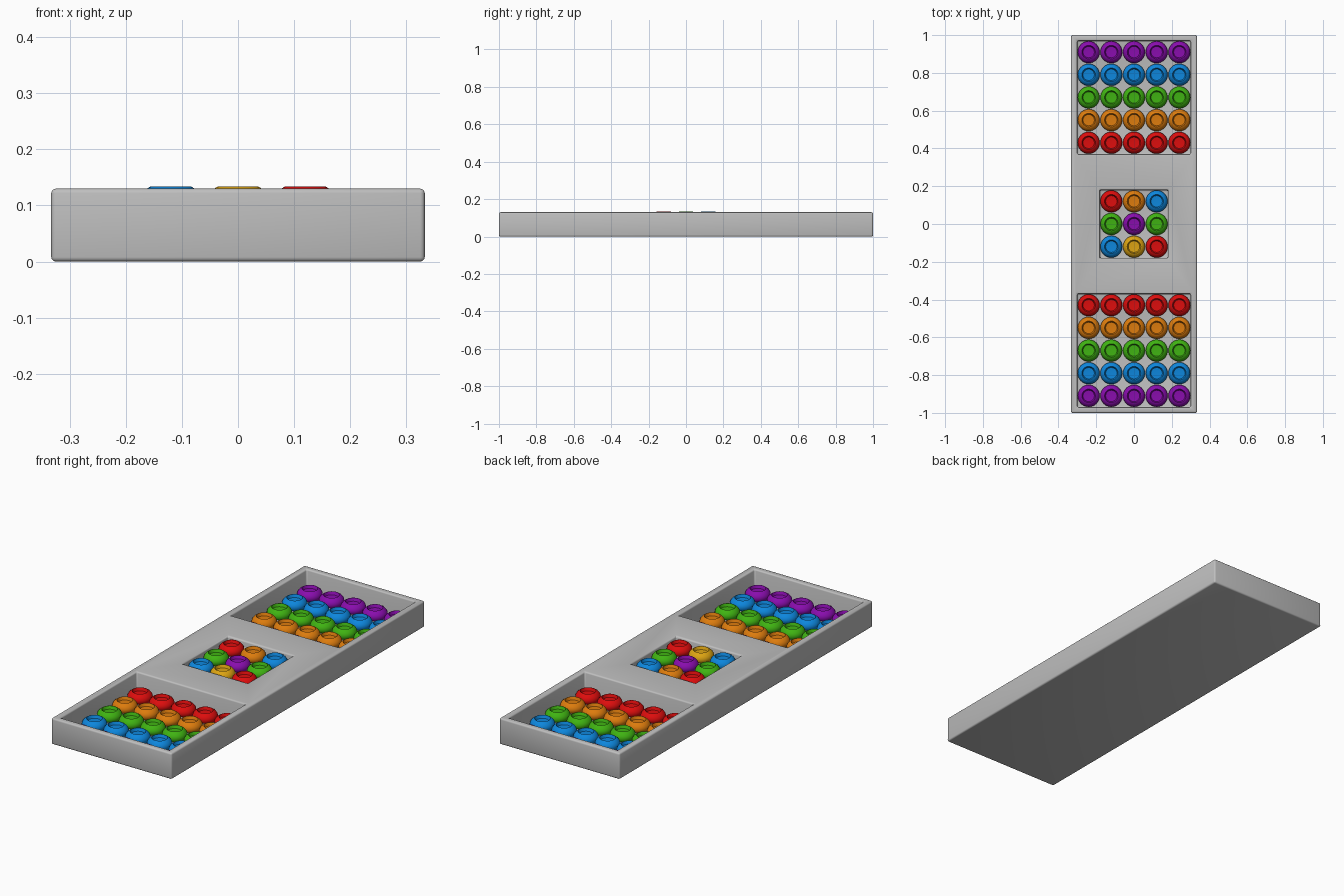
import bpy, bmesh, math

if "Cube" in bpy.data.objects:
    bpy.data.objects.remove(bpy.data.objects["Cube"])

def material(name, r, g, b):
    m = bpy.data.materials.new(name)
    m.diffuse_color = (r, g, b, 1)
    m.use_nodes = True
    m.node_tree.nodes["Principled BSDF"].inputs["Base Color"].default_value = m.diffuse_color
    return m

GREY = material("light grey", 0.52, 0.52, 0.52)
RED = material("red", 0.72, 0.004, 0.004)
ORANGE = material("orange", 0.72, 0.2, 0.004)
YELLOW = material("yellow", 0.72, 0.37, 0.006)
GREEN = material("green", 0.05, 0.45, 0.006)
BLUE = material("blue", 0.004, 0.24, 0.72)
PURPLE = material("purple", 0.25, 0.004, 0.42)

def add_object(name, bm, mat):
    bmesh.ops.recalc_face_normals(bm, faces=bm.faces)
    me = bpy.data.meshes.new(name)
    bm.to_mesh(me)
    bm.free()
    me.materials.append(mat)
    ob = bpy.data.objects.new(name, me)
    bpy.context.collection.objects.link(ob)
    return ob

def box(name, x, y0, y1, z0, z1, mat):
    bm = bmesh.new()
    bmesh.ops.create_cube(bm, size=1)
    for v in bm.verts:
        v.co = (v.co.x * 2 * x, y0 + (v.co.y + .5) * (y1 - y0), z0 + (v.co.z + .5) * (z1 - z0))
    return add_object(name, bm, mat)

# Tray body with two deep end pockets and a shallow middle pocket
TOP, LOW_FLOOR, MID_FLOOR = 0.13, 0.03, 0.09
tray = box("tray", 0.333, -1, 1, 0, TOP, GREY)
cutters = [box("back_pocket_cutter", 0.3, 0.37, 0.97, LOW_FLOOR, 0.3, GREY),
           box("front_pocket_cutter", 0.3, -0.97, -0.37, LOW_FLOOR, 0.3, GREY),
           box("middle_pocket_cutter", 0.18, -0.18, 0.18, MID_FLOOR, 0.3, GREY)]
for c in cutters:
    mod = tray.modifiers.new("pocket", 'BOOLEAN')
    mod.operation = 'DIFFERENCE'
    mod.solver = 'EXACT'
    mod.object = c
bev = tray.modifiers.new("soft edges", 'BEVEL')
bev.width = 0.008
bev.segments = 3
bev.limit_method = 'ANGLE'
bpy.context.view_layer.objects.active = tray
tray.select_set(True)
for m in list(tray.modifiers):
    bpy.ops.object.modifier_apply(modifier=m.name)
bpy.ops.object.shade_smooth_by_angle(angle=math.radians(35))
tray.select_set(False)
for c in cutters:
    bpy.data.objects.remove(c)

# Bead: squashed sphere cut flat on top, with a dished hollow
def bead_profile():
    R, H = 0.058, 0.037
    pts = []
    for i in range(11):
        a = math.radians(-46 + i * 9.6)
        pts.append((R * math.cos(a), H * math.sin(a)))
    return [(0, pts[0][1])] + pts + [(0.036, 0.0285), (0.03, 0.014), (0, 0.012)]

def bead_mesh(mat, n=32):
    bm = bmesh.new()
    vs = [bm.verts.new((r, 0, z)) for r, z in bead_profile()]
    es = [bm.edges.new(p) for p in zip(vs, vs[1:])]
    bmesh.ops.spin(bm, geom=vs + es, cent=(0, 0, 0), axis=(0, 0, 1),
                   angle=2 * math.pi, steps=n)
    bmesh.ops.remove_doubles(bm, verts=bm.verts, dist=1e-5)
    ob = add_object("bead_" + mat.name, bm, mat)
    bpy.context.view_layer.objects.active = ob
    ob.select_set(True)
    bpy.ops.object.shade_smooth_by_angle(angle=math.radians(35))
    me = ob.data
    bpy.data.objects.remove(ob)
    return me

meshes = {m: bead_mesh(m) for m in (RED, ORANGE, YELLOW, GREEN, BLUE, PURPLE)}

def bead(mat, x, y, z):
    ob = bpy.data.objects.new("bead_" + mat.name, meshes[mat])
    ob.location = (x, y, z)
    bpy.context.collection.objects.link(ob)

# End pockets: five rows of one colour each, mirrored front to back
for row, mat in enumerate((RED, ORANGE, GREEN, BLUE, PURPLE)):
    for col in range(-2, 3):
        for side in (-1, 1):
            bead(mat, col * 0.12, side * (0.43 + row * 0.12), 0.045)

# Middle pocket: three by three mixed colours
grid = ((RED, ORANGE, BLUE), (GREEN, PURPLE, GREEN), (BLUE, YELLOW, RED))
for r, line in enumerate(grid):
    for c, mat in enumerate(line):
        bead(mat, (c - 1) * 0.12, (1 - r) * 0.12, 0.105)
